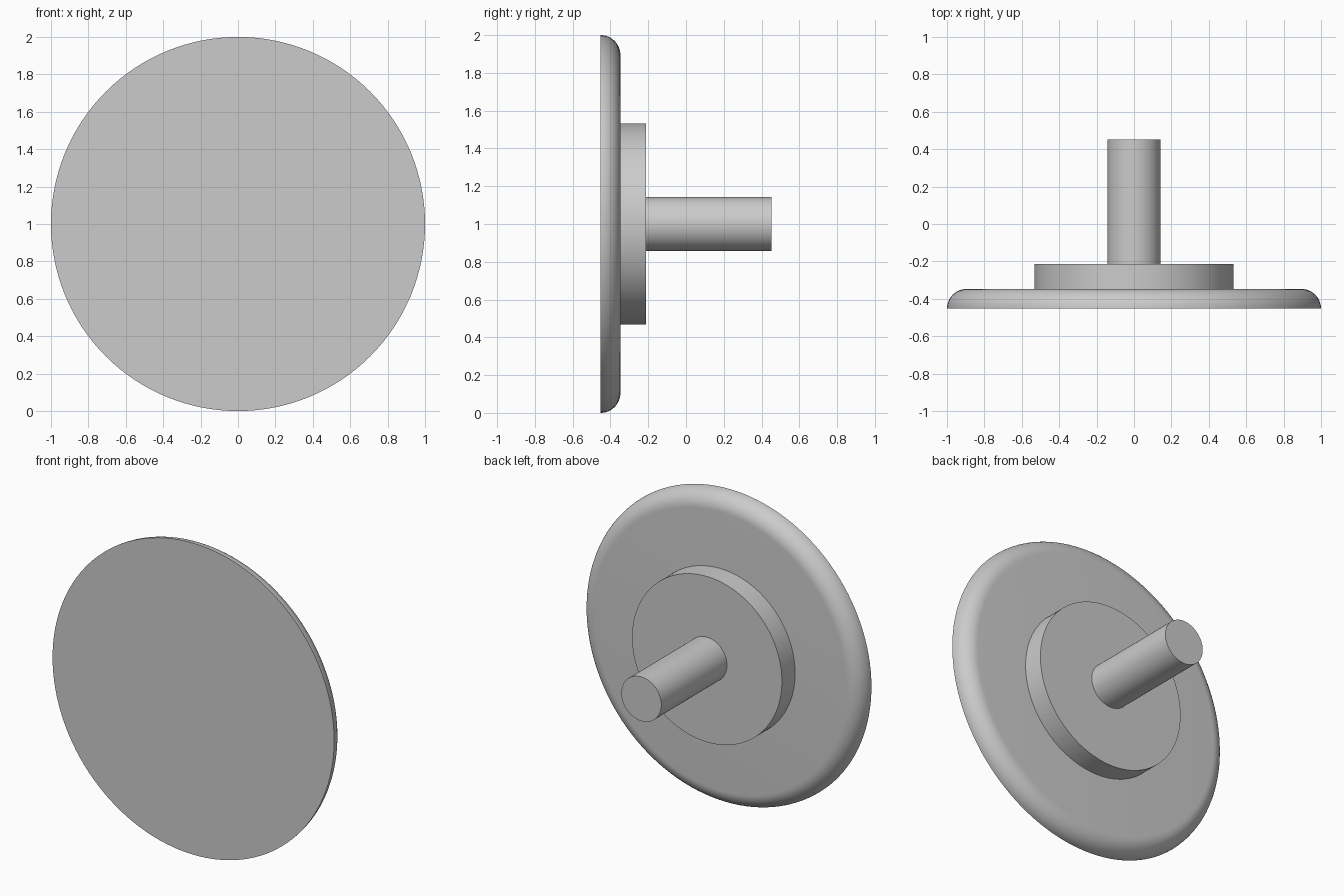
import bpy
import bmesh
from math import sin, cos, pi, radians

cube = bpy.data.objects.get("Cube")
if cube:
    bpy.data.objects.remove(cube, do_unlink=True)

SEGMENTS = 128
AXIS_Z = 1.0

grey = bpy.data.materials.new("plain grey")
grey.use_nodes = True
colour = (0.6, 0.6, 0.6, 1)
grey.diffuse_color = colour
grey.node_tree.nodes["Principled BSDF"].inputs["Base Color"].default_value = colour


def turned_part(name, profile):
    """Turn a (radius, y) profile around the horizontal axis and cap both ends."""
    bm = bmesh.new()
    rings = []
    for r, y in profile:
        angles = [2 * pi * i / SEGMENTS for i in range(SEGMENTS)]
        rings.append([bm.verts.new((r * cos(a), y, r * sin(a))) for a in angles])
    for a, b in zip(rings, rings[1:]):
        for i in range(SEGMENTS):
            j = (i + 1) % SEGMENTS
            bm.faces.new((a[i], a[j], b[j], b[i]))
    bm.faces.new(rings[0])
    bm.faces.new(rings[-1])
    bmesh.ops.recalc_face_normals(bm, faces=bm.faces)
    mesh = bpy.data.meshes.new(name)
    bm.to_mesh(mesh)
    bm.free()
    mesh.materials.append(grey)
    obj = bpy.data.objects.new(name, mesh)
    obj.location.z = AXIS_Z
    bpy.context.collection.objects.link(obj)
    bpy.ops.object.select_all(action='DESELECT')
    obj.select_set(True)
    bpy.context.view_layer.objects.active = obj
    bpy.ops.object.shade_smooth_by_angle(angle=radians(30))
    return obj


# Wide disc: flat front, quarter-round rim towards the back
front, back = -0.453, -0.347
fillet = back - front
steps = 12
rim = [(1 - fillet + fillet * cos(t), front + fillet * sin(t))
       for t in (pi / 2 * i / steps for i in range(steps + 1))]
turned_part("disc", rim)

# Raised hub plate behind the disc
turned_part("hub_plate", [(0.532, back), (0.532, -0.213)])

# Shaft reaching out to the back
turned_part("shaft", [(0.142, -0.213), (0.142, 0.453)])
